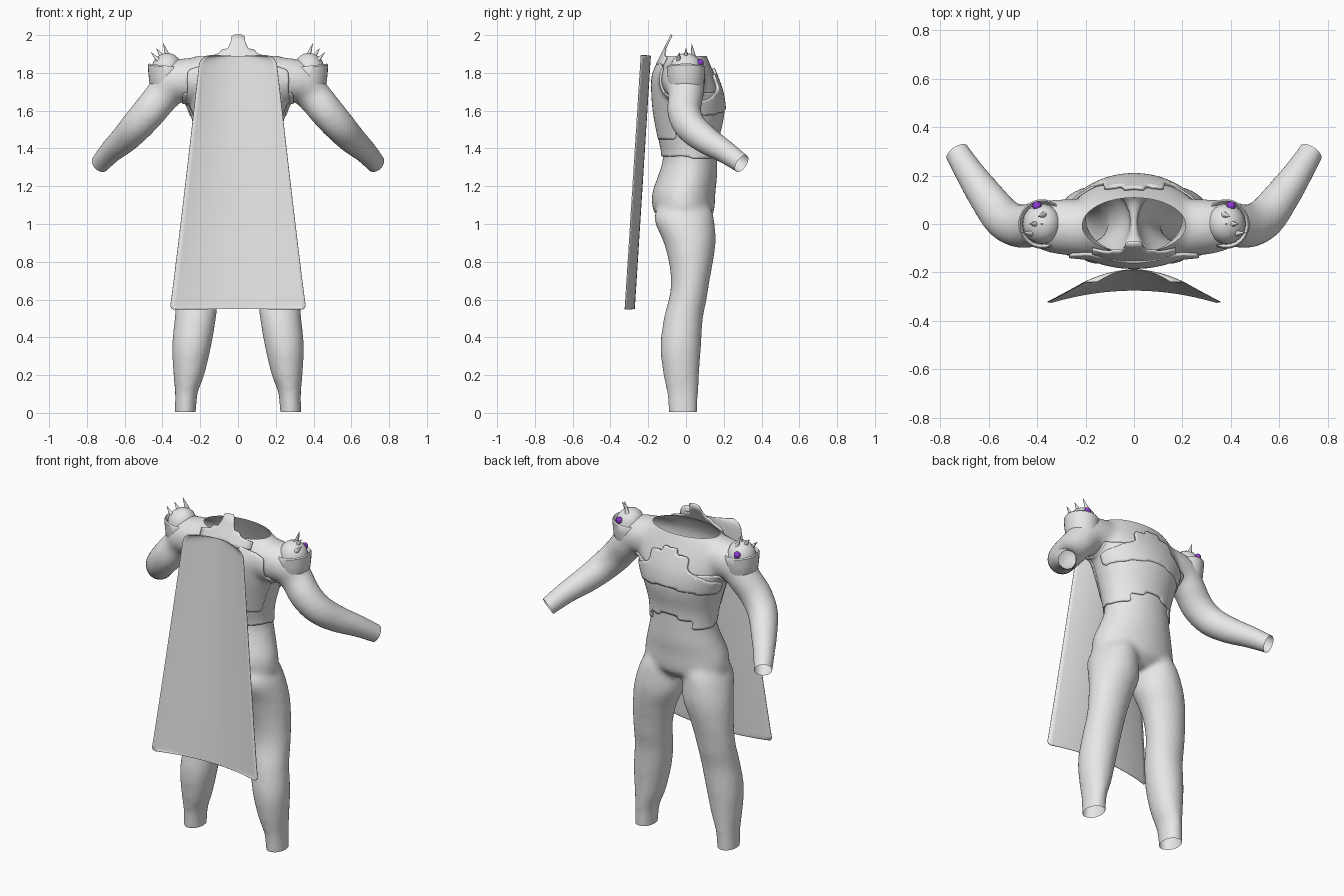
import bpy, bmesh, math
from mathutils import Vector

if "Cube" in bpy.data.objects:
    bpy.data.objects.remove(bpy.data.objects["Cube"])

def material(name, rgb):
    m = bpy.data.materials.new(name)
    m.diffuse_color = (*rgb, 1)
    m.use_nodes = True
    m.node_tree.nodes["Principled BSDF"].inputs["Base Color"].default_value = m.diffuse_color
    return m

GREY = material("light_grey", (0.8, 0.8, 0.8))
PURPLE = material("purple", (0.28, 0.04, 0.68))

def make(name, bm, mat=GREY, angle=40):
    me = bpy.data.meshes.new(name)
    bm.to_mesh(me)
    bm.free()
    ob = bpy.data.objects.new(name, me)
    bpy.context.collection.objects.link(ob)
    me.materials.append(mat)
    bpy.ops.object.select_all(action='DESELECT')
    ob.select_set(True)
    bpy.context.view_layer.objects.active = ob
    bpy.ops.object.shade_smooth_by_angle(angle=math.radians(angle))
    return ob

def loft(bm, rings, caps=True):
    """Skin a list of point rings."""
    loops = [[bm.verts.new(p) for p in r] for r in rings]
    n = len(loops[0])
    for a, b in zip(loops, loops[1:]):
        for i in range(n):
            bm.faces.new((a[i], a[(i + 1) % n], b[(i + 1) % n], b[i]))
    if caps:
        bm.faces.new(loops[0][::-1])
        bm.faces.new(loops[-1])

def smooth_rows(rows, steps=5):
    """Catmull-Rom interpolation between rows of numbers."""
    out = []
    for i in range(len(rows) - 1):
        p0, p1, p2, p3 = (rows[max(0, min(len(rows) - 1, i + k))] for k in (-1, 0, 1, 2))
        for s in range(steps):
            t = s / steps
            out.append([.5 * (2 * b + (c - a) * t + (2 * a - 5 * b + 4 * c - d) * t * t
                        + (3 * b - a - 3 * c + d) * t ** 3) for a, b, c, d in zip(p0, p1, p2, p3)])
    return out + [list(rows[-1])]

def oval(cx, rx, y0, y1, z, n=32):
    return [(cx + rx * math.cos(t), (y0 + y1) / 2 + (y1 - y0) / 2 * math.sin(t), z)
            for t in (2 * math.pi * i / n for i in range(n))]

def tube_rings(path, n=24):
    """Round rings perpendicular to a path of (x, y, z, radius)."""
    pts = [Vector(p[:3]) for p in path]
    rings = []
    for i, p in enumerate(path):
        d = (pts[min(i + 1, len(pts) - 1)] - pts[max(i - 1, 0)]).normalized()
        u = d.cross(Vector((0, 1, 0.2))).normalized()
        v = d.cross(u)
        rings.append([pts[i] + p[3] * (u * math.cos(t) + v * math.sin(t))
                      for t in (2 * math.pi * k / n for k in range(n))])
    return rings

# Body: torso, legs and arms fused into one skin
torso = [(1.00, .14, -.09, .09), (1.05, .245, -.16, .142), (1.10, .262, -.18, .153),
         (1.17, .252, -.178, .156), (1.25, .225, -.15, .165), (1.35, .20, -.122, .166),
         (1.45, .21, -.138, .168), (1.58, .245, -.163, .195), (1.68, .28, -.172, .188),
         (1.78, .295, -.172, .155), (1.86, .255, -.138, .122), (1.90, .20, -.112, .105),
         (1.95, .14, -.08, .08)]
leg = [(-.03, .28, .057, -.09, .06), (.1, .274, .06, -.10, .065), (.2, .26, .082, -.12, .07),
       (.35, .246, .104, -.136, .08), (.5, .226, .11, -.118, .09), (.6, .217, .112, -.092, .11),
       (.68, .208, .118, -.08, .122), (.78, .192, .128, -.088, .14), (.9, .163, .145, -.118, .157),
       (1.02, .148, .13, -.168, .15), (1.09, .13, .11, -.15, .13), (1.15, .11, .07, -.11, .09)]
arm = [(.15, -.02, 1.765, .122), (.32, -.01, 1.755, .113), (.395, 0, 1.685, .094),
       (.465, -.01, 1.60, .091), (.535, .02, 1.52, .086), (.60, .10, 1.45, .077),
       (.67, .2, 1.387, .064), (.73, .295, 1.32, .054), (.76, .345, 1.285, .05)]
bm = bmesh.new()
loft(bm, [oval(0, rx, a, b, z) for z, rx, a, b in smooth_rows(torso)])
for s in (-1, 1):
    loft(bm, [oval(s * cx, rx, a, b, z) for z, cx, rx, a, b in smooth_rows(leg)])
    loft(bm, tube_rings([(s * x, y, z, r) for x, y, z, r in smooth_rows(arm)]))
bmesh.ops.recalc_face_normals(bm, faces=bm.faces)
body = make("body", bm)
mod = body.modifiers.new("fuse", 'REMESH')
mod.mode = 'VOXEL'
mod.voxel_size = 0.013
mod = body.modifiers.new("soften", 'SMOOTH')
mod.factor = 0.5
mod.iterations = 18
fused = bpy.data.meshes.new_from_object(body.evaluated_get(bpy.context.evaluated_depsgraph_get()))
bpy.data.objects.remove(body)

# Open the ankles, wrists and neck
bm = bmesh.new()
bm.from_mesh(fused)
bpy.data.meshes.remove(fused)

def cut(co, no, near):
    faces = [f for f in bm.faces if near(f.calc_center_median())]
    geom = set(faces) | {e for f in faces for e in f.edges} | {v for f in faces for v in f.verts}
    bmesh.ops.bisect_plane(bm, geom=list(geom), plane_co=co, plane_no=no, clear_outer=True)

cut((0, 0, 0.005), (0, 0, -1), lambda c: c.z < 0.1)
for s in (-1, 1):
    cut((s * .73, .295, 1.32), (s * .5, .72, -.48), lambda c: c.x * s > 0.6)
cut((0, 0, 1.89), (0, 0, 1), lambda c: abs(c.x) < .3 and c.z > 1.8)
bm.normal_update()

# Armour panels: raised copies of body regions with softened borders
def panel(name, rule, lift):
    pb = bm.copy()
    bmesh.ops.delete(pb, geom=[f for f in pb.faces if not rule(f.calc_center_median())],
                     context='FACES')
    moves = [(v, v.normal * lift) for v in pb.verts]
    for v, m in moves:
        v.co += m
    for _ in range(4):
        border = {}
        for v in pb.verts:
            if v.is_boundary:
                ends = [e.other_vert(v).co for e in v.link_edges if e.is_boundary]
                border[v] = v.co * .5 + sum(ends, Vector()) / len(ends) * .5
        for v, co in border.items():
            v.co = co
    ob = make(name, pb)
    mod = ob.modifiers.new("thickness", 'SOLIDIFY')
    mod.thickness = lift * 0.9
    mod.offset = -1

def hem(c):
    if c.y > 0.02:
        return 1.42 if abs(c.x) < .06 else 1.40 if abs(c.x) < .13 else 1.345
    return 1.355

def step_top(c):
    x = abs(c.x)
    return 1.82 if x < .05 else 1.79 if x < .12 else 1.72 - (x - .12) * .5

panel("waist_armour", lambda c: hem(c) < c.z < 1.70 and abs(c.x) < .29
      and c.z - 1.30 > (abs(c.x) - .2) * 3.2, 0.009)
panel("chest_plate", lambda c: c.y > .03 and abs(c.x) < .27
      and 1.61 - abs(c.x) * .15 < c.z < step_top(c), 0.016)
panel("back_plate", lambda c: c.y < -.05 and abs(c.x) < .27 - max(0, 1.6 - c.z) * .4
      and 1.45 < c.z < 1.88 - abs(c.x) * .25, 0.012)
make("body", bm, angle=60)

# Stepped collar standing behind the neck
half = [(.17, 1.88), (.13, 1.89), (.10, 1.90), (.085, 1.92), (.055, 1.925),
        (.042, 1.95), (.037, 1.965), (.034, 1.99), (.015, 2.0)]
outline = half + [(-x, z) for x, z in half[::-1]]
bm = bmesh.new()
columns = []
for x, z in outline:
    columns.append([bm.verts.new((x, -.152 + (h - 1.84) * .5 + x * x * 1.2, h))
                    for h in (1.84 + (z - 1.84) * k / 4 for k in range(5))])
for a, b in zip(columns, columns[1:]):
    for k in range(4):
        bm.faces.new((a[k], b[k], b[k + 1], a[k + 1]))
collar = make("neck_collar", bm)
collar.modifiers.new("thickness", 'SOLIDIFY').thickness = 0.01

# Cape: tapering curved sheet with rounded corners
bm = bmesh.new()
NU, NV = 24, 48
grid = []
for j in range(NV + 1):
    t = .5 - .5 * math.cos(math.pi * j / NV)
    z = .55 + 1.34 * t
    half_w = .36 - .16 * t ** .95
    edge = min(z - .55, 1.89 - z)
    r = .05 if t > .5 else .022
    if edge < r:
        half_w -= r - math.sqrt(max(0, r * r - (r - edge) ** 2))
    grid.append([bm.verts.new((half_w * u, -.275 + .085 * t - .05 * u * u, z))
                 for u in (2 * i / NU - 1 for i in range(NU + 1))])
for a, b in zip(grid, grid[1:]):
    for i in range(NU):
        bm.faces.new((a[i], a[i + 1], b[i + 1], b[i]))
cape = make("cape", bm)
cape.modifiers.new("thickness", 'SOLIDIFY').thickness = 0.004

# Shoulder pads: cup, dome, three spikes and a gem on each side
cup = [(.08, 1.735), (.088, 1.722), (.095, 1.745), (.1, 1.79), (.102, 1.83), (.096, 1.838),
       (.084, 1.82)]
dome = [(.084, 1.815), (.08, 1.845), (.068, 1.872), (.046, 1.892), (.022, 1.902), (.003, 1.905)]
spikes = [((.368, .04, 1.88), (.396, .03, 1.955)), ((.398, 0, 1.88), (.432, 0, 1.93)),
          ((.415, -.04, 1.86), (.46, -.035, 1.908))]
for s, side in ((-1, "left"), (1, "right")):
    for part, prof, tilt in (("cup", cup, .12), ("dome", dome, -.08)):
        bm = bmesh.new()
        loft(bm, [[(s * (.38 + x), y, zz + x * tilt) for x, y, zz in oval(0, r * .95, -r, r, z)]
                  for r, z in prof], caps=False)
        bmesh.ops.recalc_face_normals(bm, faces=bm.faces)
        make(f"shoulder_{part}_{side}", bm)
    bm = bmesh.new()
    for a, b in spikes:
        pa, pb = (Vector((s * p[0], p[1], p[2])) for p in (a, b))
        loft(bm, tube_rings([(*(pa - (pb - pa) * .3), .015), (*pa.lerp(pb, .3), .011),
                             (*pb, .001)], 12))
    bmesh.ops.recalc_face_normals(bm, faces=bm.faces)
    make(f"shoulder_spikes_{side}", bm)
    bm = bmesh.new()
    bmesh.ops.create_uvsphere(bm, u_segments=16, v_segments=10, radius=.019)
    bmesh.ops.translate(bm, verts=bm.verts, vec=(s * .4, .075, 1.854))
    make(f"shoulder_gem_{side}", bm, PURPLE)
